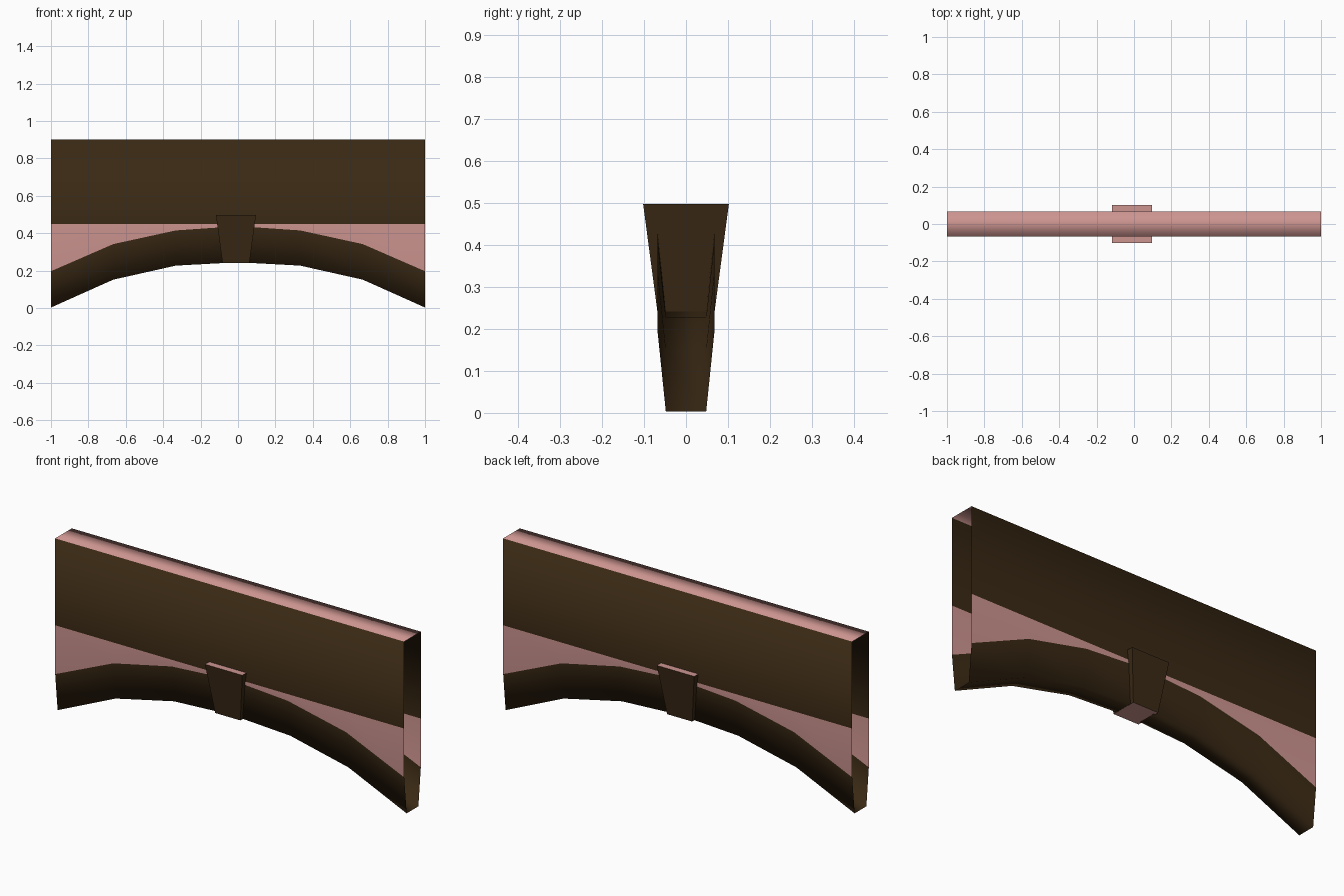
import bpy, bmesh

if "Cube" in bpy.data.objects:
    bpy.data.objects.remove(bpy.data.objects["Cube"])


def make_material(name, color):
    m = bpy.data.materials.new(name)
    m.diffuse_color = (*color, 1.0)
    m.use_nodes = True
    m.node_tree.nodes["Principled BSDF"].inputs["Base Color"].default_value = m.diffuse_color
    return m


plaster = make_material("pink plaster", (0.61, 0.30, 0.28))
wood = make_material("dark wood", (0.042, 0.022, 0.007))


def make_object(name, bm, smooth):
    mesh = bpy.data.meshes.new(name)
    for f in bm.faces:
        f.smooth = smooth
    bm.to_mesh(mesh)
    bm.free()
    mesh.materials.append(plaster)
    mesh.materials.append(wood)
    ob = bpy.data.objects.new(name, mesh)
    bpy.context.collection.objects.link(ob)
    return ob


# Arched wall: closed cross-section swept along x, both ends left open
HALF = 0.068    # half thickness of the wall
INNER = 0.048   # half thickness at the lower lip of the arch
half_arch = [(1.0, 0.003, 0.197), (0.667, 0.152, 0.342), (0.333, 0.227, 0.415)]
stations = ([(-x, lo, hi) for x, lo, hi in half_arch] + [(0.0, 0.245, 0.438)]
            + half_arch[::-1])

bm = bmesh.new()
rings = []
for x, lo, hi in stations:
    front = [(-HALF, 0.9), (-HALF, 0.45), (-HALF, hi), (-INNER, lo)]
    section = front + [(-y, z) for y, z in reversed(front)]
    rings.append([bm.verts.new((x, y, z)) for y, z in section])

# strips: upper panel, plaster, arch trim, soffit, trim, plaster, upper, top
strip_material = [1, 0, 1, 1, 1, 0, 1, 0]
for a, b in zip(rings, rings[1:]):
    for k in range(8):
        n = (k + 1) % 8
        f = bm.faces.new((a[k], a[n], b[n], b[k]))
        f.material_index = strip_material[k]
make_object("arched_wall", bm, True)

# Keystone: tapered block through the crown of the arch
bm = bmesh.new()
bmesh.ops.create_cube(bm, size=2.0)
for v in bm.verts:
    top = v.co.z > 0
    v.co.x = v.co.x * (0.107 if top else 0.072) - 0.011
    v.co.y *= 0.102 if top else 0.068
    v.co.z = 0.497 if top else 0.241
bm.normal_update()
for f in bm.faces:
    f.material_index = 0 if abs(f.normal.z) > 0.7 else 1
make_object("keystone", bm, False)
